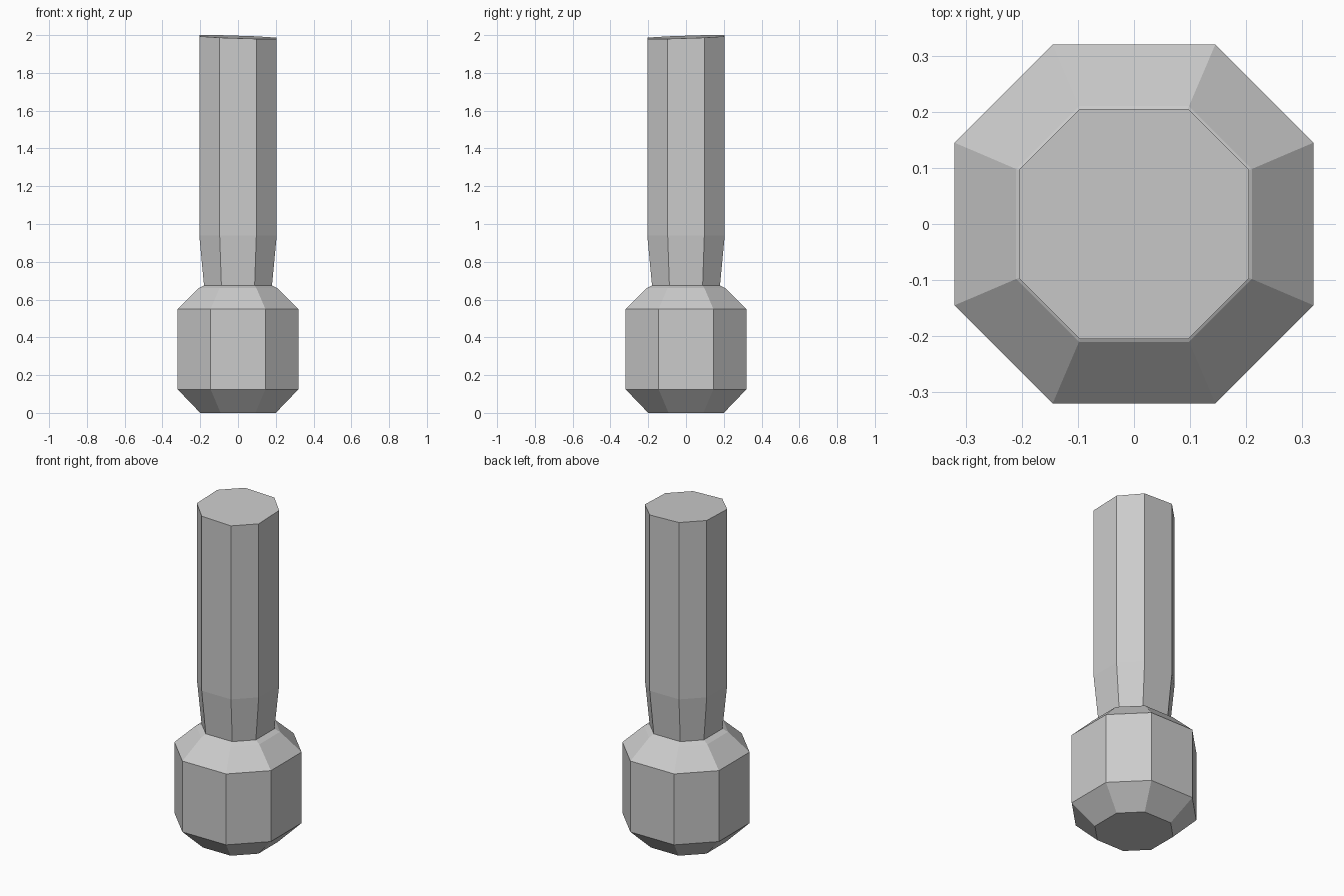
import bpy, bmesh

if "Cube" in bpy.data.objects:
    bpy.data.objects.remove(bpy.data.objects["Cube"])


def octagon(a, c, z):
    """Eight corners: flats at distance a, half flat length c."""
    return [(x, y, z) for x, y in ((c, -a), (a, -c), (a, c), (c, a),
                                   (-c, a), (-a, c), (-a, -c), (-c, -a))]


def octagonal_part(name, profile, tilt=0.0):
    """Loft octagons (half width, half flat, height); tilt slopes the top."""
    bm = bmesh.new()
    rings = [[bm.verts.new(p) for p in octagon(*ring)] for ring in profile]
    for v in rings[-1]:
        v.co.z += tilt * (v.co.y - v.co.x)
    for low, high in zip(rings, rings[1:]):
        for i in range(8):
            j = (i + 1) % 8
            bm.faces.new((low[i], low[j], high[j], high[i]))
    bm.faces.new(rings[0][::-1])
    bm.faces.new(rings[-1])
    bmesh.ops.recalc_face_normals(bm, faces=bm.faces[:])
    mesh = bpy.data.meshes.new(name)
    bm.to_mesh(mesh)
    bm.free()
    obj = bpy.data.objects.new(name, mesh)
    bpy.context.collection.objects.link(obj)
    return obj


# Wide chamfered head at the base
octagonal_part("head", [
    (0.20, 0.092, 0.0),
    (0.32, 0.145, 0.125),
    (0.32, 0.145, 0.55),
    (0.21, 0.098, 0.66),
    (0.18, 0.088, 0.675),
])

# Shaft with a narrowed neck and slightly sloping end
octagonal_part("shaft", [
    (0.18, 0.088, 0.675),
    (0.205, 0.097, 0.94),
    (0.205, 0.097, 1.99),
], tilt=0.033)
